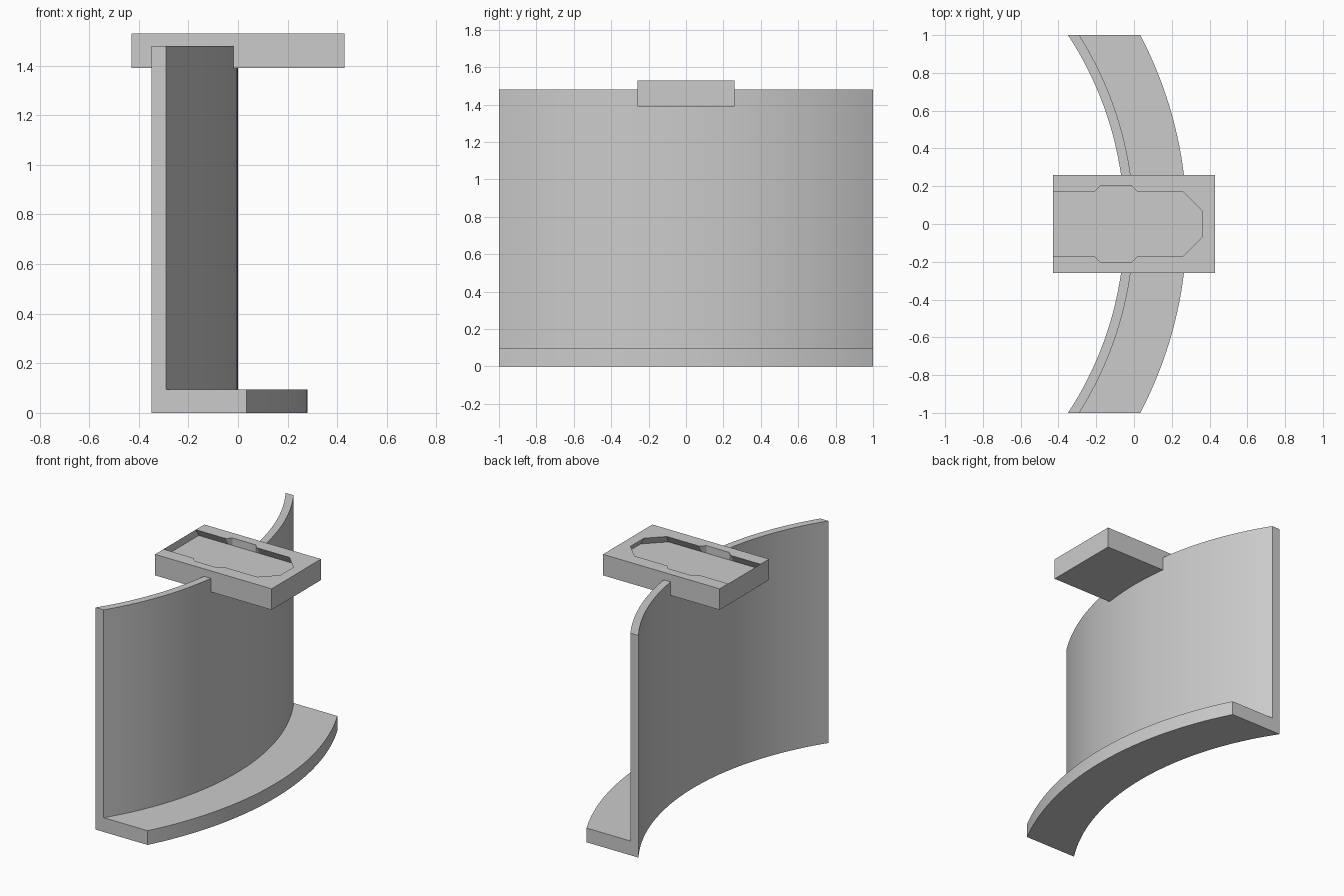
import bpy
import bmesh
from math import asin, sin, sqrt

cube = bpy.data.objects.get("Cube")
if cube:
    bpy.data.objects.remove(cube, do_unlink=True)

grey = bpy.data.materials.new("light_grey")
grey.use_nodes = True
colour = (0.6, 0.6, 0.6, 1)
grey.diffuse_color = colour
grey.node_tree.nodes["Principled BSDF"].inputs["Base Color"].default_value = colour


def finish(bm, name, smooth=False):
    bmesh.ops.recalc_face_normals(bm, faces=bm.faces)
    mesh = bpy.data.meshes.new(name)
    bm.to_mesh(mesh)
    bm.free()
    mesh.materials.append(grey)
    obj = bpy.data.objects.new(name, mesh)
    bpy.context.collection.objects.link(obj)
    if smooth:
        bpy.ops.object.select_all(action='DESELECT')
        obj.select_set(True)
        bpy.context.view_layer.objects.active = obj
        bpy.ops.object.shade_smooth_by_angle()
    return obj


# Curved wall with a foot flange: an L section swept on an arc, ends cut flat
CENTRE_X = -1.87
INNER, FACE, RIM = 1.82, 1.87, 2.15
FOOT, TOP = 0.095, 1.48
SEGMENTS = 40
section = [(INNER, 0), (RIM, 0), (RIM, FOOT), (FACE, FOOT), (FACE, TOP), (INNER, TOP)]

bm = bmesh.new()
rings = []
for i in range(SEGMENTS + 1):
    t = 2 * i / SEGMENTS - 1
    y = sin(t * asin(1 / FACE)) * FACE
    rings.append([bm.verts.new((CENTRE_X + sqrt(r * r - y * y), y, z)) for r, z in section])
for a, b in zip(rings, rings[1:]):
    for k in range(len(section)):
        n = (k + 1) % len(section)
        bm.faces.new((a[k], a[n], b[n], b[k]))
bm.faces.new(rings[0])
bm.faces.new(rings[-1])
finish(bm, "curved_wall_and_foot", smooth=True)

# Slotted plate: a block with an undercut slot that opens at one end
HX, HY = 0.43, 0.26
Z0, Z_FLOOR, Z1 = 1.39, 1.48, 1.53
mouth_half = [(-HX, 0.17), (-0.21, 0.17), (-0.18, 0.2), (-0.01, 0.2),
              (0.02, 0.17), (0.26, 0.17), (0.36, 0.07)]
floor_half = [(-HX, 0.2), (-0.21, 0.2), (-0.18, 0.2), (-0.01, 0.2),
              (0.02, 0.2), (0.27, 0.2), (0.39, 0.08)]

bm = bmesh.new()


def mirrored_path(half, z):
    points = [(x, -y) for x, y in half] + half[::-1]
    return [bm.verts.new((x, y, z)) for x, y in points]


mouth = mirrored_path(mouth_half, Z1)
floor = mirrored_path(floor_half, Z_FLOOR)
corners = [(-HX, HY), (HX, HY), (HX, -HY), (-HX, -HY)]
upper = [bm.verts.new((x, y, Z1)) for x, y in corners]
lower = [bm.verts.new((x, y, Z0)) for x, y in corners]

bm.faces.new(mouth + upper)
bm.faces.new(floor)
bm.faces.new(lower)
for k in range(len(mouth) - 1):
    bm.faces.new((mouth[k], mouth[k + 1], floor[k + 1], floor[k]))
for k in range(3):
    bm.faces.new((upper[k], upper[k + 1], lower[k + 1], lower[k]))
# Open end of the slot
bm.faces.new((lower[3], lower[0], upper[0], mouth[-1], floor[-1], floor[0], mouth[0], upper[3]))
bmesh.ops.triangulate(bm, faces=[f for f in bm.faces if len(f.verts) > 4])
finish(bm, "slotted_mount_plate")
